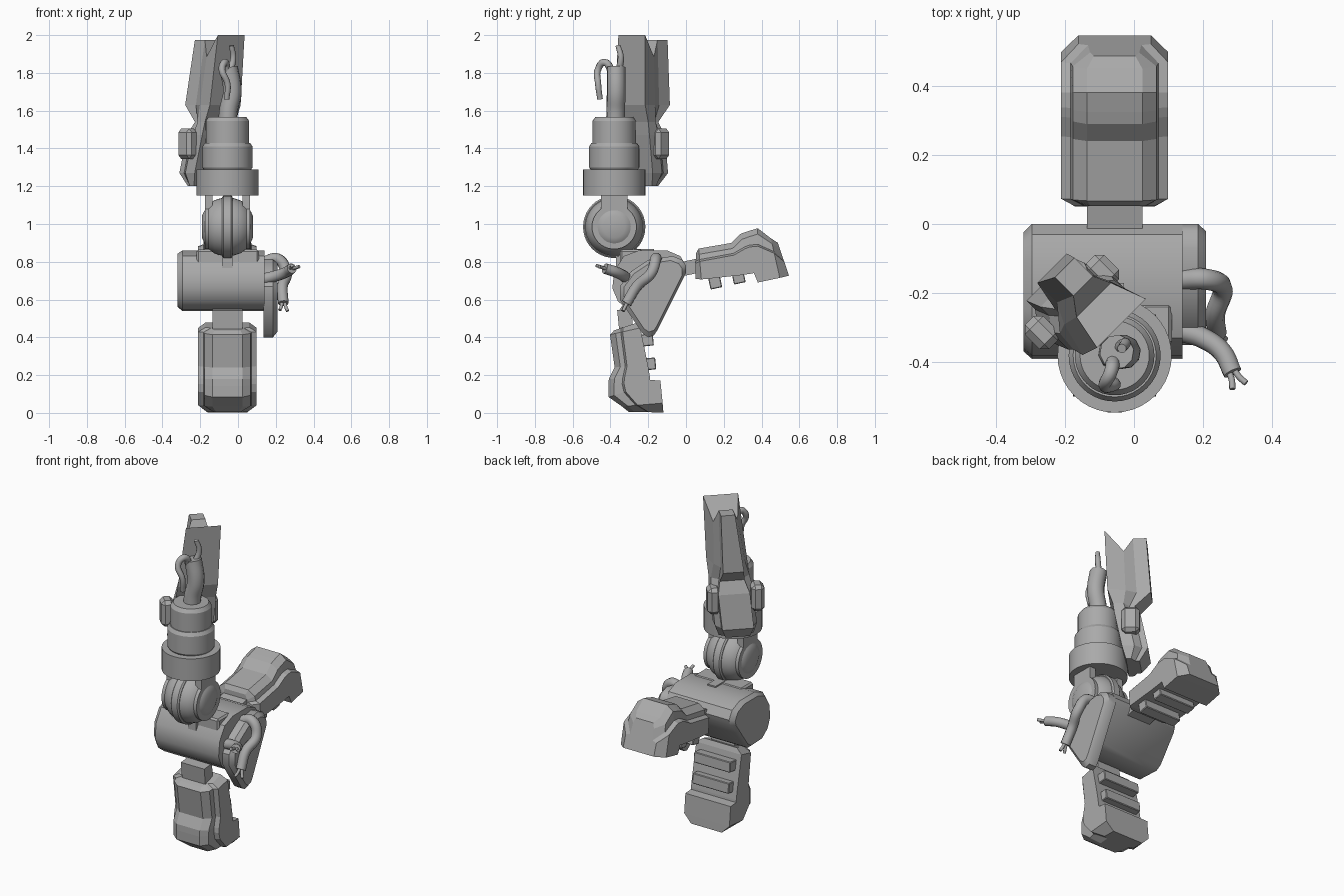
import bpy, bmesh, math
from mathutils import Vector

if "Cube" in bpy.data.objects:
    bpy.data.objects.remove(bpy.data.objects["Cube"])

GREY = (0.4, 0.4, 0.4, 1)
mat = bpy.data.materials.new("plain_grey")
mat.use_nodes = True
mat.diffuse_color = GREY
mat.node_tree.nodes["Principled BSDF"].inputs["Base Color"].default_value = GREY

CX = -0.056                     # centre line of the limb
AXIS_Y = -0.38                  # shin and joint axis


def finish(obj, smooth=None, bevel=0):
    obj.data.materials.append(mat)
    if bevel:
        mod = obj.modifiers.new("bevel", "BEVEL")
        mod.width = bevel
        mod.segments = 1
        mod.limit_method = 'ANGLE'
    if smooth:
        bpy.ops.object.select_all(action='DESELECT')
        obj.select_set(True)
        bpy.context.view_layer.objects.active = obj
        bpy.ops.object.shade_smooth_by_angle(angle=math.radians(smooth))
    return obj


def loft(name, rings, smooth=None, bevel=0, cap_faces=None):
    """Skin a list of equal rings of points and close both ends."""
    bm = bmesh.new()
    rows = [[bm.verts.new(p) for p in ring] for ring in rings]
    n = len(rows[0])
    for a, b in zip(rows, rows[1:]):
        for i in range(n):
            j = (i + 1) % n
            bm.faces.new((a[i], a[j], b[j], b[i]))
    for row in (rows[0], rows[-1]):
        for idx in cap_faces or [range(n)]:
            bm.faces.new([row[i] for i in idx])
    bmesh.ops.recalc_face_normals(bm, faces=bm.faces)
    mesh = bpy.data.meshes.new(name)
    bm.to_mesh(mesh)
    bm.free()
    obj = bpy.data.objects.new(name, mesh)
    bpy.context.collection.objects.link(obj)
    return finish(obj, smooth, bevel)


def block(name, centre, size, u=(1, 0, 0), v=(0, 1, 0), bevel=0):
    """Box whose first two edges run along u and v."""
    c, u, v = Vector(centre), Vector(u).normalized(), Vector(v).normalized()
    w = u.cross(v)
    hx, hy, hz = (s / 2 for s in size)
    corners = ((-1, -1), (1, -1), (1, 1), (-1, 1))
    return loft(name, [[c + u * hx * a + v * hy * b + w * hz * k for a, b in corners]
                       for k in (-1, 1)], bevel=bevel)


def lathe(name, profile, centre, along_x=False, sides=40):
    """Turn (distance along axis, radius) pairs about z or x."""
    c, rings = Vector(centre), []
    for d, r in profile:
        ring = []
        for i in range(sides):
            a = math.tau * i / sides
            p, q = r * math.cos(a), r * math.sin(a)
            ring.append(c + Vector((d, p, q) if along_x else (p, q, d)))
        rings.append(ring)
    return loft(name, rings, smooth=30)


def tube(name, points, radius, taper=1.0):
    """Smooth round cable through the points."""
    cu = bpy.data.curves.new(name, 'CURVE')
    cu.dimensions = '3D'
    cu.bevel_depth = radius
    cu.bevel_resolution = 3
    cu.use_fill_caps = True
    cu.resolution_u = 8
    sp = cu.splines.new('BEZIER')
    sp.bezier_points.add(len(points) - 1)
    for i, (bp, p) in enumerate(zip(sp.bezier_points, points)):
        bp.co = p
        bp.handle_left_type = bp.handle_right_type = 'AUTO'
        bp.radius = 1 + (taper - 1) * i / (len(points) - 1)
    obj = bpy.data.objects.new(name, cu)
    bpy.context.collection.objects.link(obj)
    return finish(obj)


def prism(name, outline, slices):
    """Extrude a (y, z) outline along x; slices are (x, scale about its middle)."""
    my = sum(p[0] for p in outline) / len(outline)
    mz = sum(p[1] for p in outline) / len(outline)
    return loft(name, [[(x, my + (y - my) * s, mz + (z - mz) * s) for y, z in outline]
                       for x, s in slices], smooth=35)


# Heel housing and its side plate
prism("heel_housing",
      [(0, .78), (-.03, .83), (-.1, .86), (-.25, .86), (-.33, .83), (-.38, .75),
       (-.39, .66), (-.36, .59), (-.3, .545), (-.18, .54), (-.14, .565), (-.01, .745)],
      [(-.32, .88), (-.295, 1), (.14, 1)])
prism("side_plate",
      [(0, .78), (-.02, .81), (-.07, .83), (-.2, .81), (-.29, .75), (-.35, .67),
       (-.35, .6), (-.23, .42), (-.2, .4), (-.17, .41), (-.15, .44), (0, .74)],
      [(.135, 1), (.185, 1), (.208, .88)])
block("housing_top_plate", (-.055, -.29, .82), (.33, .12, .09), bevel=.01)
block("joint_neck", (CX, -.27, .818), (.055, .2, .1))


# Two feet, one pointing back and one pointing down
def foot(name, origin, u, v):
    def at(s, t, x=0.0):
        return Vector((CX + x, origin[0] + u[0] * s + v[0] * t, origin[1] + u[1] * s + v[1] * t))

    rings = []
    # bottom u, top u, half width, sole, ledge, top
    for ub, ut, hw, vb, vm, vt in (
            (0, .03, .115, 0, .08, .13), (.03, .05, .155, -.01, .085, .153),
            (.225, .225, .155, -.03, .08, .146), (.294, .283, .155, -.035, .1, .183),
            (.309, .32, .155, -.035, .105, .188), (.319, .378, .155, -.088, .1, .193),
            (.438, .435, .155, -.088, .045, .127), (.488, .466, .105, -.087, -.01, .096)):
        lean = (ut - ub) / (vt - vb)
        half = [(vb, hw), (vm, hw), (vm + .01, hw - .028),
                (vt - .03, hw - .034), (vt, min(.08, hw - .045))]
        half = [(ub + lean * (t - vb), t, x) for t, x in half]
        rings.append([at(*p) for p in half] + [at(a, b, -x) for a, b, x in reversed(half)])
    loft(name, rings)
    for k, s in enumerate((.098, .225)):
        block(f"{name}_tread_{k + 1}", at(s, -.035), (.25, .063, .075),
              v=at(1, 0) - at(0, 0), bevel=.004)
    block(name + "_link", at(-.01, .065), (.16, .13, .075), v=at(1, 0) - at(0, 0))


foot("rear_foot", (.05, .71), (.978, .208), (-.208, .978))
foot("lower_foot", (-.255, .479), (.1, -.995), (-.995, -.1))

# Ankle joint: hub, centre ring and fork
joint = (CX, AXIS_Y, .985)
lathe("ankle_hub", [(-.135, .058), (-.125, .08), (-.1, .118), (-.07, .14), (-.03, .153),
                    (.03, .153), (.07, .14), (.1, .118), (.125, .08), (.135, .058)], joint, True)
lathe("ankle_ring", [(-.028, .157), (-.02, .165), (.02, .165), (.028, .157)], joint, True)
for side, word in ((-1, "right"), (1, "left")):
    x = CX + side * .1
    lathe(f"fork_disc_{word}", [(-.02, .118), (.02, .118)], (x, AXIS_Y, .985), True)
    block(f"fork_arm_{word}", (x, AXIS_Y, 1.09), (.04, .14, .16))

# Stacked shin sleeves
base = (CX, AXIS_Y, 0)
lathe("shin_cuff", [(1.15, .165), (1.288, .165)], base)
lathe("shin_sleeve", [(1.28, .12), (1.3, .133), (1.41, .133), (1.43, .12)], base)
lathe("shin_upper_sleeve", [(1.42, .115), (1.545, .115), (1.567, .1)], base)

# Torn core cable with loose strands
tube("core_cable", [(CX, -.375, 1.5), (-.05, -.372, 1.6), (-.03, -.37, 1.7), (-.05, -.37, 1.83)], .05)
tube("core_strand_long", [(-.06, -.39, 1.8), (-.068, -.43, 1.855), (-.085, -.465, 1.82),
                          (-.055, -.465, 1.74), (-.06, -.455, 1.66)], .021, .7)
tube("core_strand_short", [(-.045, -.36, 1.8), (-.025, -.345, 1.88), (-.035, -.36, 1.945)], .019, .7)

# Shin guard, turned to face the rear right corner
N, T = Vector((-.7071, .7071, 0)), Vector((.7071, .7071, 0))


def guard_point(n, t, z):
    drift = .012 - .08 * (2 - z)
    return Vector((-.055, -.285, z)) + N * n + T * (t + drift)


rings = []
# height, drops of waist and fin, depths of inner face, waist, fin root and fin, half widths
for z, dv, df, ni, nv, nf, no, hw, vw, fw in (
        (2.0, .115, .025, -.015, .09, .14, .215, .1, .07, .04),
        (1.63, 0, 0, 0, .1, .16, .24, .115, .09, .06),
        (1.54, 0, 0, .03, .09, .12, .15, .115, .11, .07),
        (1.47, 0, 0, .04, .11, .15, .185, .12, .12, .09),
        (1.27, 0, 0, .08, .15, .19, .225, .12, .12, .09),
        (1.2, 0, 0, .1, .13, .15, .175, .1, .1, .07)):
    half = [(ni, hw, z), (nv, vw, z - dv), (nf, fw, z - df), (no, fw, z - df)]
    rings.append([guard_point(*p) for p in half]
                 + [guard_point(n, -t, h) for n, t, h in reversed(half)])
loft("shin_guard", rings, cap_faces=[(0, 1, 6, 7), (1, 2, 5, 6), (2, 3, 4, 5)])
for side, word in ((-1, "right"), (1, "left")):
    block(f"guard_knob_{word}", guard_point(.13, side * .125 - .012, 1.425), (.1, .075, .16), N, T, bevel=.02)

# Torn hoses on the side plate, each ending in two thin strands
hoses = {
    "upper_hose": [(.14, -.16, .8), (.21, -.16, .815), (.255, -.185, .74),
                   (.235, -.26, .67), (.24, -.315, .58)],
    "lower_hose": [(.14, -.31, .71), (.2, -.33, .725), (.255, -.37, .745), (.285, -.43, .765)],
}
for name, path in hoses.items():
    tube(name, path, .031, .9)
    end = Vector(path[-1])
    ahead = (end - Vector(path[-2])).normalized()
    across = ahead.cross(Vector((0, .4, 1))).normalized()
    for k in (-1, 1):
        tube(f"{name}_strand_{'a' if k < 0 else 'b'}",
             [end - ahead * .01 + across * .008 * k, end + ahead * .02 + across * .012 * k,
              end + ahead * .045 + across * .022 * k], .009)
